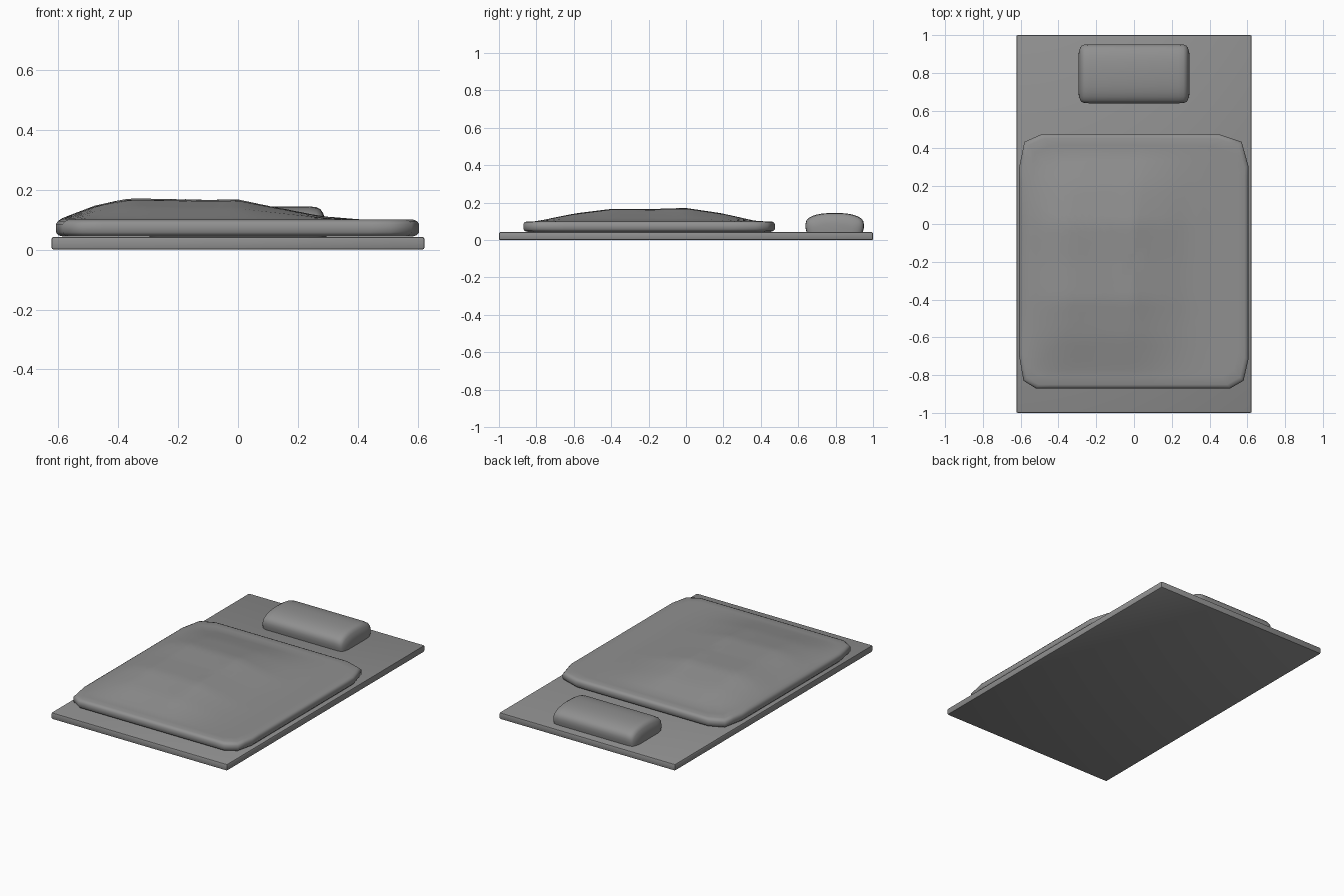
import bpy, bmesh, math

if "Cube" in bpy.data.objects:
    bpy.data.objects.remove(bpy.data.objects["Cube"])

# Dark grey fabric
grey = bpy.data.materials.new("dark_grey")
grey.diffuse_color = (0.28, 0.28, 0.28, 1)
grey.use_nodes = True
grey.node_tree.nodes["Principled BSDF"].inputs["Base Color"].default_value = grey.diffuse_color


def finish(name, bm, angle=40):
    bmesh.ops.recalc_face_normals(bm, faces=bm.faces)
    mesh = bpy.data.meshes.new(name)
    bm.to_mesh(mesh)
    bm.free()
    mesh.materials.append(grey)
    ob = bpy.data.objects.new(name, mesh)
    bpy.context.collection.objects.link(ob)
    bpy.ops.object.select_all(action='DESELECT')
    ob.select_set(True)
    bpy.context.view_layer.objects.active = ob
    bpy.ops.object.shade_smooth_by_angle(angle=math.radians(angle))
    return ob


def loft(bm, rings):
    """Skin closed rings of points and cap both ends."""
    rows = [[bm.verts.new(p) for p in r] for r in rings]
    n = len(rows[0])
    for a, b in zip(rows, rows[1:]):
        for i in range(n):
            j = (i + 1) % n
            bm.faces.new((a[i], a[j], b[j], b[i]))
    bm.faces.new(rows[0][::-1])
    bm.faces.new(rows[-1])


def interp(v, table):
    for (a, fa), (b, fb) in zip(table, table[1:]):
        if a <= v <= b:
            return fa + (fb - fa) * (v - a) / (b - a)
    return 0.0


# Mattress board
bm = bmesh.new()
bmesh.ops.create_cube(bm, size=1)
for v in bm.verts:
    v.co = (v.co.x * 1.245, v.co.y * 2, v.co.z * 0.042 + 0.021)
bmesh.ops.bevel(bm, geom=bm.edges[:], offset=0.007, segments=2,
                profile=0.5, affect='EDGES')
finish("base_board", bm)

# Blanket: chamfered outline, rounded rim, softly bulging top
corners = [(-0.49, 0.475), (-0.58, 0.435), (-0.608, 0.30), (-0.608, -0.70),
           (-0.585, -0.83), (-0.52, -0.87), (0.51, -0.87), (0.58, -0.83),
           (0.605, -0.72), (0.605, 0.31), (0.57, 0.435), (0.45, 0.475)]
outline = []
for (ax, ay), (bx, by) in zip(corners, corners[1:] + corners[:1]):
    n = max(1, round(math.hypot(bx - ax, by - ay) / 0.07))
    outline += [(ax + (bx - ax) * k / n, ay + (by - ay) * k / n) for k in range(n)]

CY = -0.1975
RISE_X = [(-0.6, 0), (-0.47, 0.7), (-0.36, 1), (-0.1, 0.93), (0, 0.95),
          (0.1, 0.65), (0.28, 0.16), (0.42, 0)]
RISE_Y = [(-0.8, 0), (-0.6, 0.57), (-0.4, 0.93), (-0.2, 0.91), (0, 1),
          (0.2, 0.57), (0.38, 0)]


def ring(inset, z, t=1.0):
    fx, fy = (1 - inset / 0.608) * t, (1 - inset / 0.6725) * t
    pts = []
    for x, y in outline:
        px, py = x * fx, CY + (y - CY) * fy
        pts.append((px, py, z + 0.072 * interp(px, RISE_X) * interp(py, RISE_Y)
                    if z >= 0.1 else z))
    return pts


rings = [ring(0.025, 0.043), ring(0.008, 0.048), ring(0, 0.058),
         ring(0, 0.085), ring(0.007, 0.095), ring(0.02, 0.1)]
rings += [ring(0.02, 0.1, 1 - k / 16) for k in range(1, 16)]
bm = bmesh.new()
loft(bm, rings)
finish("blanket", bm, 60)

# Pillow: rounded arch section lofted along x with soft ends
arch = [(-0.15, 0.0), (-0.156, 0.025), (-0.156, 0.045)]
for k in range(1, 13):
    a = math.pi * (1 - k / 13)
    c, s = math.cos(a), math.sin(a)
    arch.append((math.copysign(abs(c) ** 0.85, c) * 0.156, 0.045 + 0.06 * s ** 0.85))
arch += [(0.156, 0.045), (0.156, 0.025), (0.15, 0.0)]
half = [(0.295, 0.6, 0.45), (0.291, 0.78, 0.62), (0.284, 0.9, 0.78),
        (0.276, 0.96, 0.9), (0.262, 0.99, 0.97), (0.235, 1, 1)]
stations = [(-x, sy, sz) for x, sy, sz in half] + half[::-1]
bm = bmesh.new()
loft(bm, [[(x, 0.795 + y * sy, 0.04 + z * sz) for y, z in arch]
          for x, sy, sz in stations])
finish("pillow", bm, 60)
